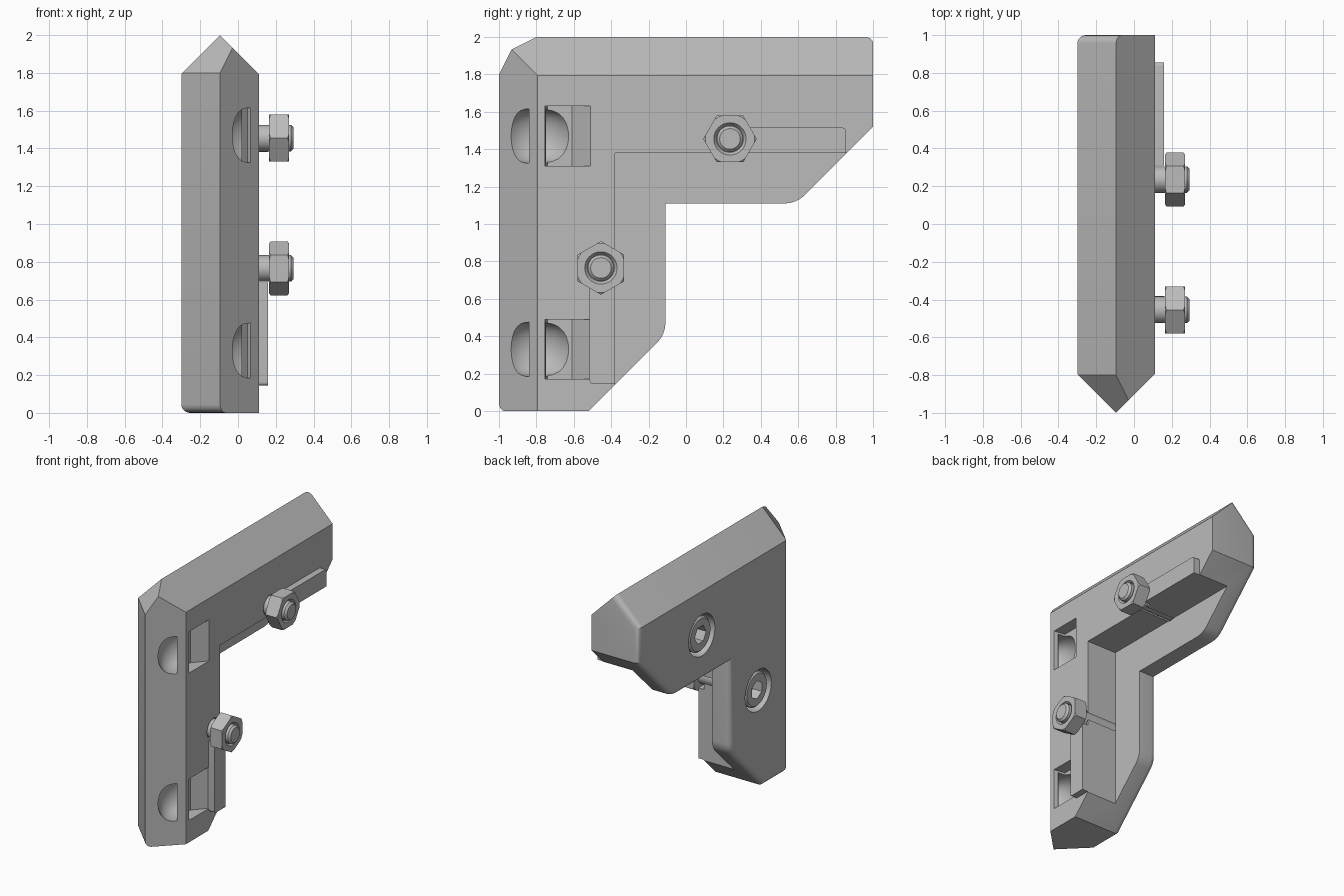
import bpy, bmesh, math
from mathutils import Vector, Matrix

cube = bpy.data.objects.get("Cube")
if cube:
    bpy.data.objects.remove(cube)

grey = bpy.data.materials.new("plain_grey")
grey.use_nodes = True
grey.diffuse_color = (0.5, 0.5, 0.5, 1)
grey.node_tree.nodes["Principled BSDF"].inputs["Base Color"].default_value = (0.5, 0.5, 0.5, 1)


def make(name, bm):
    bmesh.ops.recalc_face_normals(bm, faces=bm.faces)
    mesh = bpy.data.meshes.new(name)
    bm.to_mesh(mesh)
    bm.free()
    mesh.materials.append(grey)
    obj = bpy.data.objects.new(name, mesh)
    bpy.context.scene.collection.objects.link(obj)
    return obj


def rounded(points, steps=6):
    """Round the corners of a profile; each point is (a, b) or (a, b, trim)."""
    out = []
    for i, p in enumerate(points):
        c = Vector(p[:2])
        if len(p) == 2:
            out.append(c)
            continue
        a = c + (Vector(points[i - 1][:2]) - c).normalized() * p[2]
        b = c + (Vector(points[(i + 1) % len(points)][:2]) - c).normalized() * p[2]
        for k in range(steps + 1):
            t = k / steps
            out.append(a * (1 - t) ** 2 + c * 2 * t * (1 - t) + b * t * t)
    return out


def prism(points, low, high, axis="X"):
    """Extrude a yz profile along X, or an xy profile along Z."""
    place = (lambda p, h: (h, p[0], p[1])) if axis == "X" else (lambda p, h: (p[0], p[1], h))
    bm = bmesh.new()
    base = bm.faces.new([bm.verts.new(place(p, low)) for p in rounded(points)])
    top = bmesh.ops.extrude_face_region(bm, geom=[base])["geom"]
    move = Vector(place((0, 0), high - low))
    bmesh.ops.translate(bm, vec=move, verts=[v for v in top if isinstance(v, bmesh.types.BMVert)])
    bmesh.ops.recalc_face_normals(bm, faces=bm.faces)
    return bm


def lathe(name, points, centre, axis="X", steps=40, turn=0.0, closed=False):
    """Spin (radius, height) points around an axis through centre."""
    bm = bmesh.new()
    if axis == "X":
        verts = [bm.verts.new((h, r, 0)) for r, h in points]
    else:
        verts = [bm.verts.new((r, 0, h)) for r, h in points]
    pairs = list(zip(verts, verts[1:])) + ([(verts[-1], verts[0])] if closed else [])
    edges = [bm.edges.new(p) for p in pairs]
    direction = Vector((1, 0, 0)) if axis == "X" else Vector((0, 0, 1))
    bmesh.ops.spin(bm, geom=verts + edges, cent=(0, 0, 0), axis=direction,
                   angle=math.tau, steps=steps, use_duplicate=False)
    bmesh.ops.remove_doubles(bm, verts=bm.verts, dist=0.0005)
    bm.transform(Matrix.Translation(centre) @ Matrix.Rotation(turn, 4, axis))
    return make(name, bm)


def boolean(obj, cutter, operation="DIFFERENCE"):
    mod = obj.modifiers.new("cut", "BOOLEAN")
    mod.operation = operation
    mod.solver = "EXACT"
    mod.object = cutter
    cutter.hide_render = True
    bpy.context.view_layer.objects.active = obj
    bpy.ops.object.modifier_apply(modifier=mod.name)
    bpy.data.objects.remove(cutter)


def flip(p):
    """Mirror a yz point across the diagonal of the bracket."""
    return (1 - p[1], 1 - p[0]) + tuple(p[2:])


LEFT, RIGHT, RIDGE = -0.3, 0.11, -0.095

# bracket body: oversized angle profile, trimmed to ridged outer edges
arm = [(1, 2.3), (1, 1.52), (0.59, 1.11, 0.065), (-0.11, 1.11)]
outline = [(-1.3, 2.3)] + arm + [flip(p) for p in arm[2::-1]] + [(-1.3, 0)]
bm = prism(outline, LEFT, RIGHT)
trims = [
    ((RIDGE, 0, 2), (-1, 0, 1)),
    ((RIDGE, 0, 2), (1, 0, 1)),
    ((RIDGE, -1, 0), (-1, -1, 0)),
    ((RIDGE, -1, 0), (1, -1, 0)),
    ((RIDGE, -0.8, 2), (-1, -1, 1)),
]
for point, normal in trims:
    bmesh.ops.bisect_plane(bm, geom=bm.verts[:] + bm.edges[:] + bm.faces[:], dist=0.00001,
                           plane_co=point, plane_no=normal, clear_outer=True)
    bmesh.ops.holes_fill(bm, edges=[e for e in bm.edges if e.is_boundary], sides=0)
    bmesh.ops.recalc_face_normals(bm, faces=bm.faces)

# soft edge around the ends and inner side of the outer face
bm.normal_update()
soft = []
for e in bm.edges:
    if len(e.link_faces) == 2:
        a, b = sorted(f.normal.x for f in e.link_faces)
        if a < -0.6 and abs(b) < 0.01:
            soft.append(e)
bmesh.ops.bevel(bm, geom=soft, offset=0.045, segments=5, profile=0.5,
                affect="EDGES", clamp_overlap=True)
body = make("bracket_body", bm)

# recess that leaves a thin flange on the inner side
recess = [(-0.38, 1.38), (2, 1.38), (2, -1), (-0.38, -1)]
boolean(body, make("recess_cutter", prism(recess, -0.145, 1)))

# strap channels that wrap around the front edge
for z in (0.33, 1.47):
    arc = [(0.06 + 0.135 * math.cos(a) ** 0.7, z + 0.145 * math.sin(a))
           for a in [math.radians(d) for d in range(-84, 85, 14)]]
    ring = [(0.06, z - 0.145)] + arc + [(0.06, z + 0.145)]
    boolean(body, lathe("channel_cutter", ring, (RIGHT, -0.8, 0), "Z", closed=True))
    pocket = [(0.14, -0.51), (RIGHT, -0.51), (0.02, -0.61), (0.02, -0.74),
              (RIGHT, -0.755), (0.14, -0.755)]
    boolean(body, make("pocket_cutter", prism(pocket, z - 0.16, z + 0.16, "Z")))

parts = [body]
rib = [(0.31, 1.38), (0.855, 1.38), (0.855, 1.515, 0.02), (0.31, 1.515)]
for label, place, turn in (("upper", lambda p: p, 0), ("lower", flip, math.pi / 2)):
    y, z = place((0.235, 1.455))
    centre = (0, y, z)
    # clearance hole and counterbore
    hole = [(0, 0.3), (0.08, 0.3), (0.08, -0.19), (0.16, -0.19), (0.16, -0.35), (0, -0.35)]
    boolean(body, lathe("hole_cutter", hole, centre))

    # guide rib
    parts.append(make(label + "_guide_rib", prism([place(p) for p in rib], 0.1, 0.16)))

    # bolt with hexagonal socket
    shape = [(0, 0.295), (0.055, 0.295), (0.07, 0.28), (0.07, -0.19), (0.135, -0.19),
             (0.135, -0.275), (0.122, -0.288), (0, -0.288)]
    bolt = lathe(label + "_bolt", shape, centre)
    socket = [(0, -0.21), (0.07, -0.21), (0.07, -0.35), (0, -0.35)]
    boolean(bolt, lathe("socket_cutter", socket, centre, steps=6, turn=turn))
    parts.append(bolt)

    # hexagonal nut with chamfered corners and countersunk hole
    block = [(0, 0.165), (0.143, 0.165), (0.143, 0.27), (0, 0.27)]
    nut = lathe(label + "_nut", block, centre, steps=6, turn=turn)
    dome = [(0, 0.16), (0.125, 0.16), (0.15, 0.178), (0.15, 0.257), (0.125, 0.275), (0, 0.275)]
    boolean(nut, lathe("nut_trimmer", dome, centre), "INTERSECT")
    sink = [(0, 0.25), (0.072, 0.25), (0.088, 0.272), (0.088, 0.3), (0, 0.3)]
    boolean(nut, lathe("sink_cutter", sink, centre))
    parts.append(nut)

# smooth the curved faces, keep hard edges sharp
for obj in bpy.context.view_layer.objects:
    obj.select_set(obj in parts)
bpy.context.view_layer.objects.active = body
bpy.ops.object.shade_smooth_by_angle(angle=math.radians(25))
